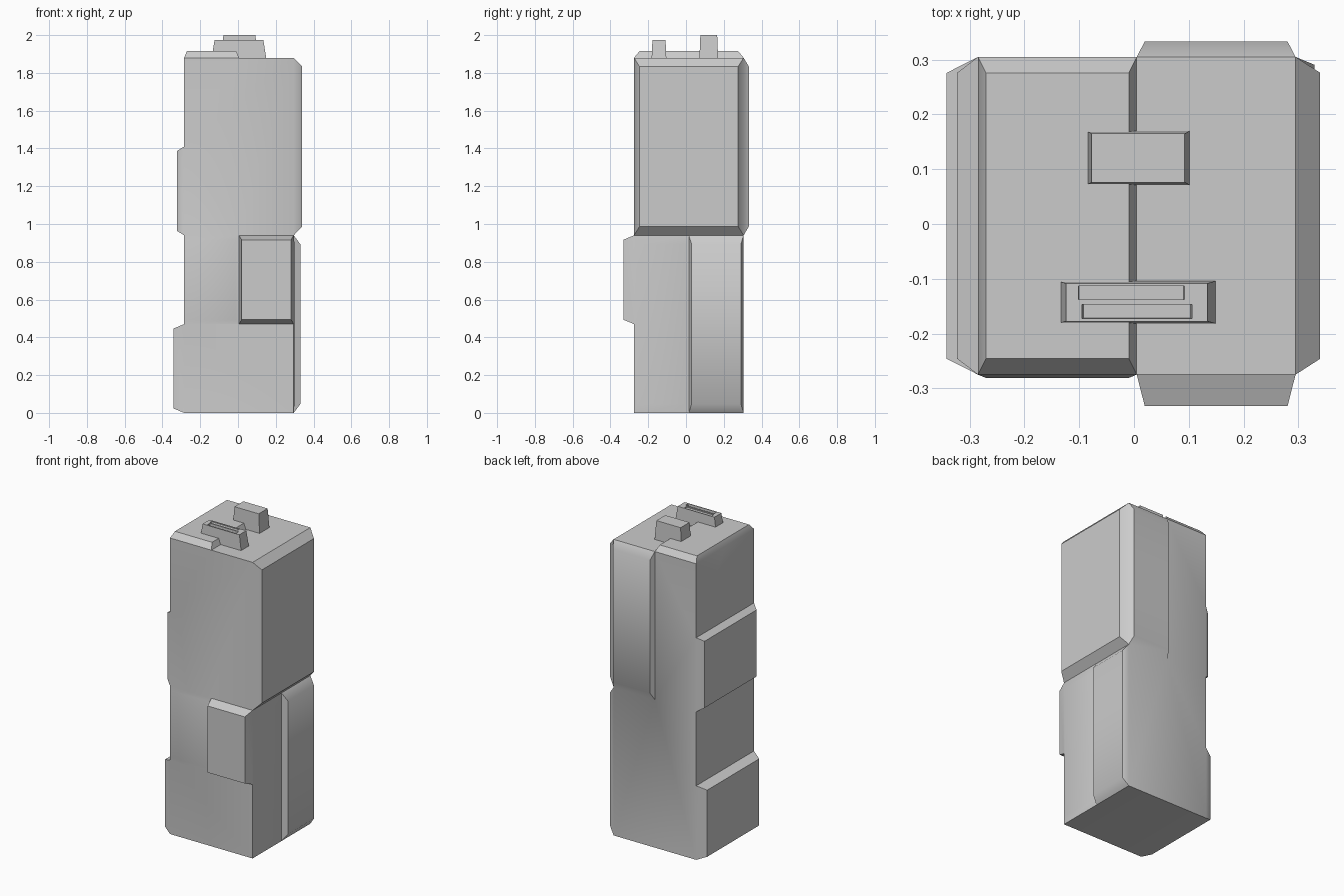
import bpy, bmesh, math
from mathutils import Vector

if "Cube" in bpy.data.objects:
    bpy.data.objects.remove(bpy.data.objects["Cube"])

X0, XM, X1 = -0.285, 0.005, 0.295
Y0, YM, Y1 = -0.275, 0.015, 0.305
H = 1.88
Q = H / 4


def finish(name, bm):
    me = bpy.data.meshes.new(name)
    bmesh.ops.recalc_face_normals(bm, faces=bm.faces)
    bm.to_mesh(me)
    bm.free()
    ob = bpy.data.objects.new(name, me)
    bpy.context.collection.objects.link(ob)
    return ob


def frustum(name, x, y, z, top=0.9):
    """Closed box whose upper face is scaled by top."""
    bm = bmesh.new()
    bmesh.ops.create_cube(bm, size=1)
    for v in bm.verts:
        s = top if v.co.z > 0 else 1
        v.co = Vector(((x[0] + x[1]) / 2 + v.co.x * s * (x[1] - x[0]),
                       (y[0] + y[1]) / 2 + v.co.y * s * (y[1] - y[0]),
                       z[1] if v.co.z > 0 else z[0]))
    return finish(name, bm)


def raise_panel(bm, normal, lo, hi, height, scale=0.9):
    """Merge the wall faces in a range and push them out as a tapered panel."""
    bm.normal_update()
    n = Vector(normal)
    faces = []
    for f in bm.faces:
        c = f.calc_center_median()
        if f.normal.dot(n) > 0.99 and all(
                lo[i] - 1e-3 < c[i] < hi[i] + 1e-3 for i in range(3)):
            faces.append(f)
    if len(faces) > 1:
        faces = bmesh.ops.dissolve_faces(bm, faces=faces)["region"]
    bmesh.ops.inset_individual(bm, faces=faces, thickness=0.0)
    mid = (Vector(lo) + Vector(hi)) / 2
    for v in faces[0].verts:
        d = v.co - mid
        along = n * d.dot(n)
        v.co = mid + along + (d - along) * scale + n * height


# tower body, sliced along panel borders
bm = bmesh.new()
bmesh.ops.create_cube(bm, size=1)
for v in bm.verts:
    v.co = Vector((X1 if v.co.x > 0 else X0, Y1 if v.co.y > 0 else Y0, H if v.co.z > 0 else 0))
cuts = [((XM, 0, 0), (1, 0, 0)), ((0, YM, 0), (0, 1, 0))]
cuts += [((0, 0, Q * i), (0, 0, 1)) for i in (1, 2, 3)]
for co, no in cuts:
    bmesh.ops.bisect_plane(bm, geom=bm.verts[:] + bm.edges[:] + bm.faces[:],
                           plane_co=co, plane_no=no)

# raised wall panels: direction, low corner, high corner, height
panels = [
    ((1, 0, 0), (X1, Y0, 2 * Q), (X1, Y1, H), 0.045),
    ((1, 0, 0), (X1, YM, 0), (X1, Y1, 2 * Q), 0.035),
    ((1, 0, 0), (X1, Y0, 0), (X1, YM, 2 * Q), 0.004),
    ((0, 1, 0), (XM, Y1, 2 * Q), (X1, Y1, H), 0.028),
    ((0, -1, 0), (XM, Y0, Q), (X1, Y0, 2 * Q), 0.057),
    ((0, -1, 0), (X0, Y0, Q), (XM, Y0, 2 * Q), 0.006),
    ((-1, 0, 0), (X0, Y0, 0), (X0, Y1, Q), 0.057),
    ((-1, 0, 0), (X0, Y0, 2 * Q), (X0, Y1, 3 * Q), 0.038),
    ((0, 0, 1), (X0, Y0, H), (XM, Y1, H), 0.035),
]
for p in panels:
    raise_panel(bm, *p)
bmesh.ops.dissolve_limit(bm, angle_limit=0.01, verts=bm.verts, edges=bm.edges)
tower = finish("tower_body", bm)
bpy.context.view_layer.objects.active = tower
tower.select_set(True)
bpy.ops.object.shade_smooth_by_angle(angle=math.radians(39))

# rooftop blocks
frustum("roof_block_back", (-0.087, 0.102), (0.071, 0.17), (H - 0.005, 2.0))
vent = frustum("roof_block_front", (-0.14, 0.15), (-0.182, -0.104), (H - 0.005, 1.975), 0.89)

# slots in the front roof block
for name, x, y, depth in (("slot_front", (-0.092, 0.103), (-0.172, -0.147), 0.02),
                          ("slot_back", (-0.1, 0.09), (-0.138, -0.113), 0.006)):
    cutter = frustum(name + "_cutter", x, y, (1.975 - depth, 1.985), 1.05)
    cutter.hide_render = True
    cutter.hide_viewport = True
    mod = vent.modifiers.new(name, "BOOLEAN")
    mod.operation = "DIFFERENCE"
    mod.solver = "EXACT"
    mod.object = cutter
